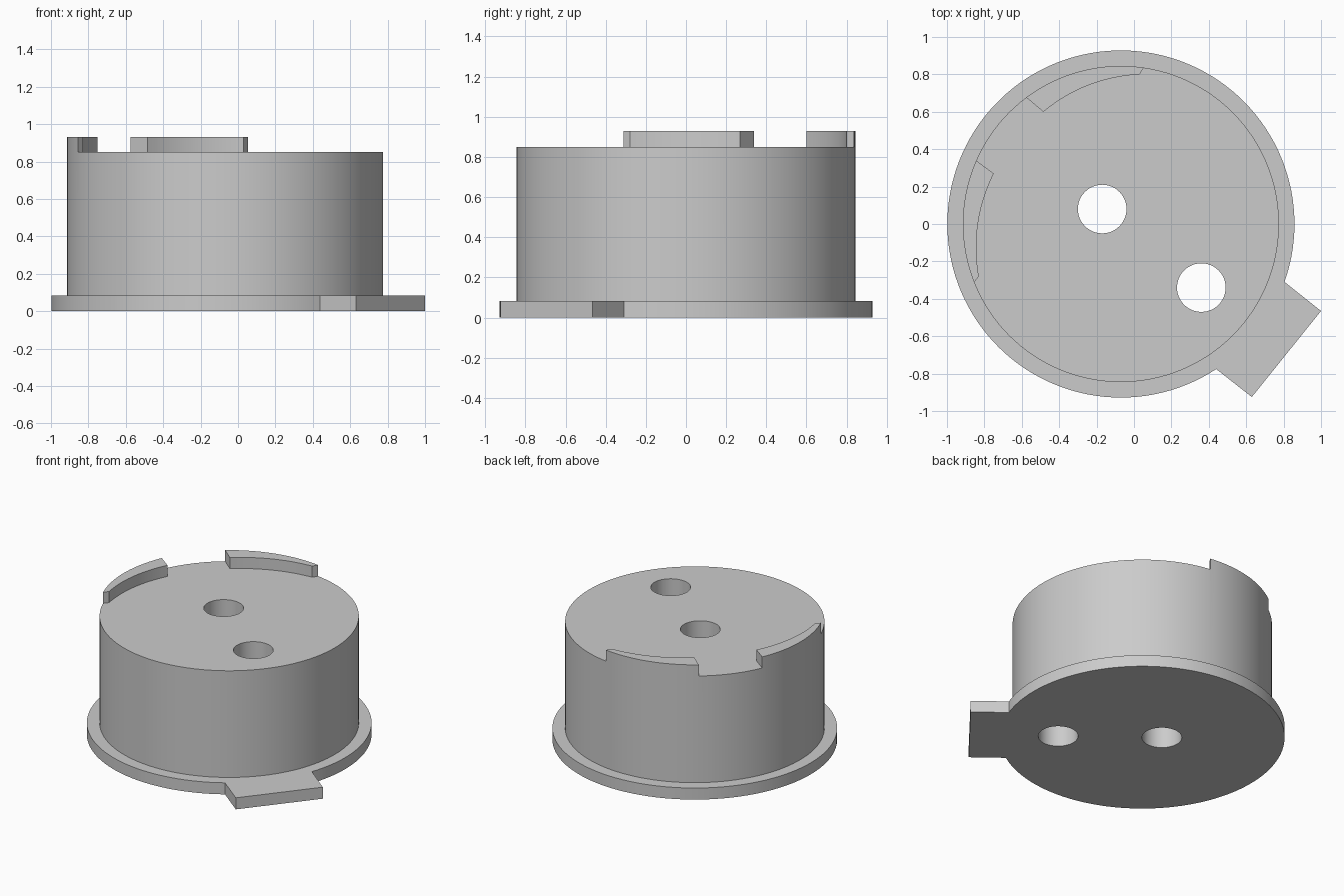
import bpy, bmesh, math
from mathutils import Vector

if "Cube" in bpy.data.objects:
    bpy.data.objects.remove(bpy.data.objects["Cube"])

CX = -0.07  # axis of the round housing
grey = bpy.data.materials.new("light grey")
grey.diffuse_color = (0.6, 0.6, 0.6, 1)
grey.use_nodes = True
grey.node_tree.nodes["Principled BSDF"].inputs["Base Color"].default_value = grey.diffuse_color


def arc(radius, a0, a1, n, cx=CX, cy=0.0):
    """Points along a circular arc, angles in degrees, both ends included."""
    return [(cx + radius * math.cos(math.radians(a0 + (a1 - a0) * i / n)),
             cy + radius * math.sin(math.radians(a0 + (a1 - a0) * i / n))) for i in range(n + 1)]


def prism(name, outline, z0, z1):
    """Extrude a counter-clockwise outline from z0 to z1."""
    bm = bmesh.new()
    base = bm.faces.new([bm.verts.new((x, y, z0)) for x, y in outline])
    top = bmesh.ops.extrude_face_region(bm, geom=[base], use_keep_orig=True)["geom"]
    bmesh.ops.translate(bm, vec=(0, 0, z1 - z0),
                        verts=[g for g in top if isinstance(g, bmesh.types.BMVert)])
    bmesh.ops.recalc_face_normals(bm, faces=bm.faces)
    mesh = bpy.data.meshes.new(name)
    bm.to_mesh(mesh)
    bm.free()
    mesh.materials.append(grey)
    obj = bpy.data.objects.new(name, mesh)
    bpy.context.collection.objects.link(obj)
    return obj


def boolean(target, tool, operation):
    mod = target.modifiers.new(operation, 'BOOLEAN')
    mod.operation, mod.solver, mod.object = operation, 'EXACT', tool
    bpy.context.view_layer.objects.active = target
    bpy.ops.object.modifier_apply(modifier=mod.name)
    bpy.data.objects.remove(tool)


def bowed(p, q, sag, n=12):
    """Shallow arc from p to q, bulging to the right of travel."""
    p, q = Vector(p), Vector(q)
    side = Vector(((q - p).y, -(q - p).x)).normalized()
    return [tuple(p.lerp(q, i / n) + side * sag * 4 * (i / n) * (1 - i / n)) for i in range(n + 1)]


def beyond(inner, outer, k):
    return tuple(Vector(inner).lerp(Vector(outer), k))


# Round body, tall enough to include the rim ridges
housing = prism("housing", arc(0.845, 0, 360, 128)[:-1], 0.04, 0.93)

# Trim the top down, leaving two curved ridges on the rim
a_far, a_near = (0.03, 0.80), (-0.485, 0.60)
b_near, b_far = (-0.75, 0.27), (-0.83, -0.28)
outline = ([beyond(a_far, (0.055, 0.84), 3)] + bowed(a_far, a_near, 0.045)
           + [beyond(a_near, (-0.58, 0.68), 2), beyond(b_near, (-0.845, 0.34), 2)]
           + bowed(b_near, b_far, 0.045) + [beyond(b_far, (-0.857, -0.315), 3)]
           + arc(1.0, 206, 436, 60))
boolean(housing, prism("top_trim", outline, 0.85, 1.1), 'DIFFERENCE')

# Base flange with its square tab
flange = prism("flange", arc(0.928, -19.5, 303.3, 116) + [(0.63, -0.925), (1.0, -0.465)], 0, 0.083)
boolean(housing, flange, 'UNION')

# Two through holes
for x, y in ((-0.17, 0.08), (0.36, -0.34)):
    boolean(housing, prism("hole", arc(0.13, 0, 360, 48, x, y)[:-1], -0.2, 1.2), 'DIFFERENCE')

housing.select_set(True)
bpy.context.view_layer.objects.active = housing
bpy.ops.object.shade_smooth_by_angle(angle=math.radians(30))
